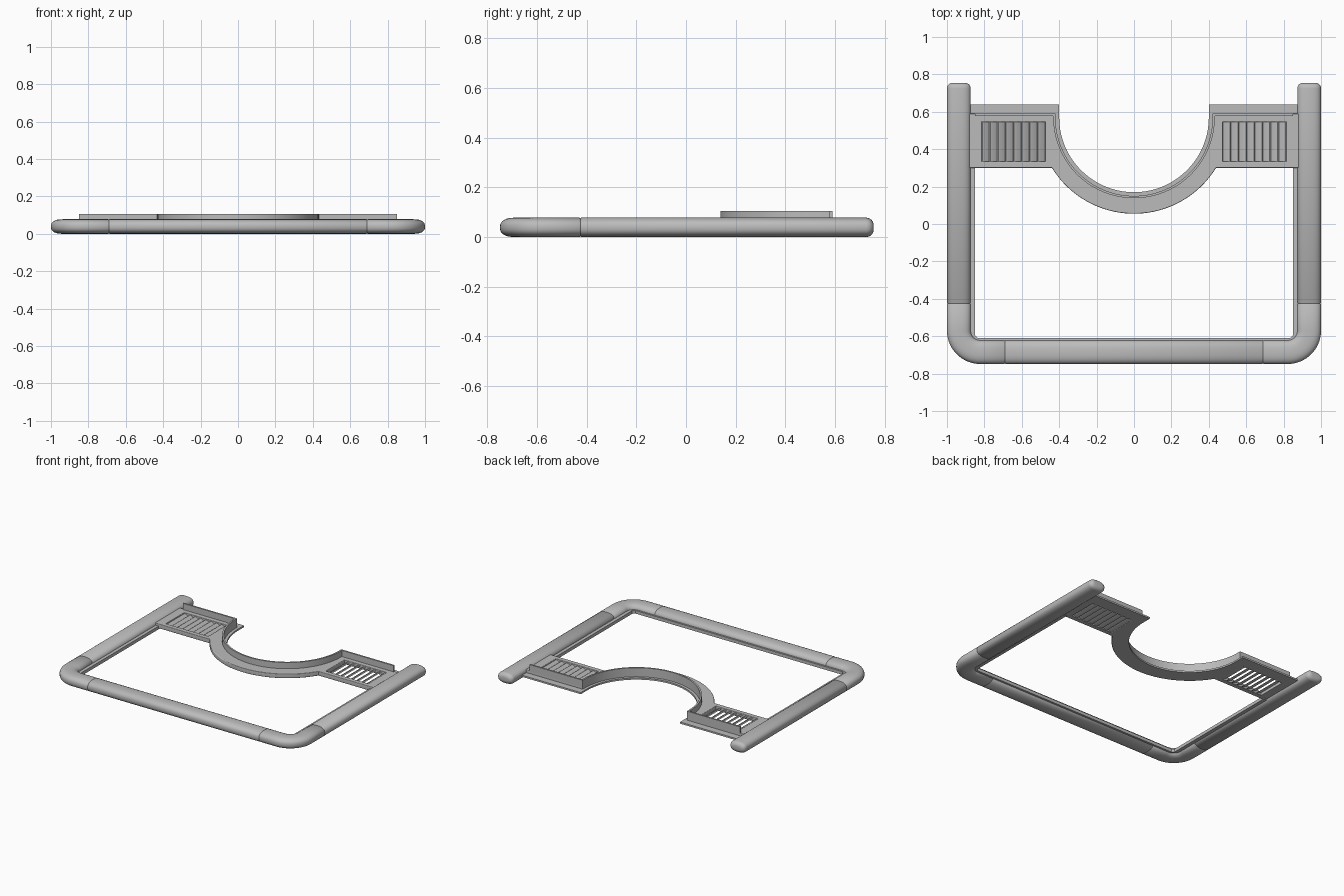
import bpy, bmesh, math
from mathutils import Vector

cube = bpy.data.objects.get("Cube")
if cube:
    bpy.data.objects.remove(cube, do_unlink=True)

grey = bpy.data.materials.new("plain_grey")
grey.use_nodes = True
COLOUR = (0.5, 0.5, 0.5, 1)
grey.diffuse_color = COLOUR
grey.node_tree.nodes["Principled BSDF"].inputs["Base Color"].default_value = COLOUR


def add_object(name, mesh, angle=35):
    mesh.materials.clear()
    mesh.materials.append(grey)
    ob = bpy.data.objects.new(name, mesh)
    bpy.context.collection.objects.link(ob)
    bpy.ops.object.select_all(action='DESELECT')
    ob.select_set(True)
    bpy.context.view_layer.objects.active = ob
    bpy.ops.object.shade_smooth_by_angle(angle=math.radians(angle))
    return ob


def plate(name, outlines, z0, z1, bevel=0.0):
    """Extrude a flat outline (later outlines are holes) between two heights."""
    cu = bpy.data.curves.new(name + "_profile", 'CURVE')
    cu.dimensions = '2D'
    cu.fill_mode = 'BOTH'
    cu.extrude = (z1 - z0) / 2 - bevel
    cu.bevel_depth = bevel
    cu.offset = -bevel
    for pts in outlines:
        sp = cu.splines.new('POLY')
        sp.points.add(len(pts) - 1)
        for p, (x, y) in zip(sp.points, pts):
            p.co = (x, y, 0, 1)
        sp.use_cyclic_u = True
    helper = bpy.data.objects.new(name + "_helper", cu)
    bpy.context.collection.objects.link(helper)
    bpy.context.view_layer.update()
    mesh = bpy.data.meshes.new_from_object(
        helper.evaluated_get(bpy.context.evaluated_depsgraph_get()))
    bpy.data.objects.remove(helper, do_unlink=True)
    for v in mesh.vertices:
        v.co.z += (z0 + z1) / 2
    mesh.name = name
    return add_object(name, mesh)


def arc(r, a0, a1, cx=0.0, cy=0.57, n=40):
    angles = [math.radians(a0 + (a1 - a0) * i / n) for i in range(n + 1)]
    return [(cx + r * math.cos(a), cy + r * math.sin(a)) for a in angles]


def rect(x0, x1, y0, y1):
    return [(x0, y0), (x1, y0), (x1, y1), (x0, y1)]


# Tubular U-shaped rail: a rounded section swept along a path
HALF_W, HALF_H, CX, CY, BEND = 0.0635, 0.039, 0.9365, -0.685, 0.115
BACK, SEAM_Y, SEAM_X, ROUND = 0.755, -0.425, 0.69, 0.03
half_path = []                       # x, y, inward inset of the section
for i in range(7):
    a = math.radians(15 * i)
    half_path.append((CX, BACK - ROUND * (1 - math.cos(math.pi / 2 - a)),
                      ROUND * (1 - math.sin(a))))
half_path = [(CX, BACK - ROUND * (1 - math.cos(math.radians(90 - 15 * i))),
              ROUND * (1 - math.sin(math.radians(15 * i)))) for i in range(7)]
half_path.sort(key=lambda p: -p[1])
for d, inset in ((0.004, 0), (0, 0.003), (-0.004, 0)):
    half_path.append((CX, SEAM_Y + d, inset))
half_path += [(x, y, 0) for x, y in arc(BEND, 0, -90, CX - BEND, CY + BEND, 14)]
for d, inset in ((0.004, 0), (0, 0.003), (-0.004, 0)):
    half_path.append((SEAM_X + d, CY, inset))
# cap profile: the inset must be largest at the very end
for i in range(7):
    a = math.radians(15 * i)
    half_path[i] = (CX, BACK - ROUND * (1 - math.cos(a)), ROUND * (1 - math.sin(a)))
full_path = half_path + [(-x, y, s) for x, y, s in reversed(half_path)]

bm = bmesh.new()
rings = []
SIDES, POWER = 32, 2 / 2.5
for i, (x, y, inset) in enumerate(full_path):
    a = Vector(full_path[max(i - 1, 0)][:2])
    b = Vector(full_path[min(i + 1, len(full_path) - 1)][:2])
    t = (b - a).normalized()
    side = Vector((-t.y, t.x))
    ring = []
    for k in range(SIDES):
        c, s = math.cos(k * math.tau / SIDES), math.sin(k * math.tau / SIDES)
        u = (HALF_W - inset) * math.copysign(abs(c) ** POWER, c)
        w = (HALF_H - inset) * math.copysign(abs(s) ** POWER, s)
        ring.append(bm.verts.new((x + side.x * u, y + side.y * u, HALF_H + w)))
    rings.append(ring)
for r0, r1 in zip(rings, rings[1:]):
    for k in range(SIDES):
        j = (k + 1) % SIDES
        bm.faces.new((r0[k], r0[j], r1[j], r1[k]))
bm.faces.new(rings[0])
bm.faces.new(rings[-1])
bmesh.ops.recalc_face_normals(bm, faces=bm.faces[:])
mesh = bpy.data.meshes.new("tube_rail")
bm.to_mesh(mesh)
bm.free()
add_object("tube_rail", mesh, 50)

# Thin lip along the inside of the rail
lip = [(0.9, 0.32), (0.85, 0.32), (0.85, -0.595), (0.835, -0.61)]
lip += [(-x, y) for x, y in reversed(lip)]
lip = lip[:] + [(-0.9, -0.64), (0.9, -0.64)]
plate("inner_lip", [lip], 0.022, 0.045)

# Back bridge: two wings joined by a curved band, with a window in each wing
window = (0.475, 0.815, 0.335, 0.545)
outer = arc(0.515, -148.4, -31.6)
bridge = [(0.9, 0.30), (0.9, 0.59), (0.425, 0.59)] + arc(0.425, 0, -180)
bridge += [(-0.425, 0.59), (-0.9, 0.59), (-0.9, 0.30)] + outer
x0, x1, y0, y1 = window
plate("bridge", [bridge, rect(*window), rect(-x1, -x0, y0, y1)], 0.028, 0.06, 0.005)

# Low flange behind the upright wall
flange = [(0.88, 0.58), (0.88, 0.64), (0.40, 0.64)] + arc(0.40, 0, -180)
flange += [(-0.40, 0.64), (-0.88, 0.64), (-0.88, 0.58), (-0.43, 0.58)]
flange += arc(0.43, -180, 0) + [(0.43, 0.58)]
plate("back_flange", [flange], 0.028, 0.04)

# Upright wall following the back edge and the curve
wall = [(0.85, 0.578), (0.85, 0.59), (0.42, 0.59)] + arc(0.42, 0, -180)
wall += [(-0.42, 0.59), (-0.85, 0.59), (-0.85, 0.578), (-0.432, 0.578)]
wall += arc(0.432, -180, 0) + [(0.432, 0.578)]
plate("upright_wall", [wall], 0.03, 0.105)

# Tilted louvres filling both windows
COUNT = 8
pitch = (x1 - x0) / COUNT
for side, label in ((1, "left"), (-1, "right")):
    bm = bmesh.new()
    for i in range(COUNT):
        cx = x0 + pitch * (i + 0.5)
        section = [(cx - pitch * 0.55, 0.03), (cx - pitch * 0.4, 0.03),
                   (cx + pitch * 0.55, 0.05), (cx + pitch * 0.4, 0.054),
                   (cx + pitch * 0.1, 0.05)]
        front = [bm.verts.new((side * x, y0 - 0.003, z)) for x, z in section]
        back = [bm.verts.new((side * x, y1 + 0.003, z)) for x, z in section]
        bm.faces.new(front)
        bm.faces.new(back[::-1])
        for k in range(len(section)):
            j = (k + 1) % len(section)
            bm.faces.new((front[k], back[k], back[j], front[j]))
    bmesh.ops.recalc_face_normals(bm, faces=bm.faces[:])
    mesh = bpy.data.meshes.new(label + "_louvres")
    bm.to_mesh(mesh)
    bm.free()
    add_object(label + "_louvres", mesh)
